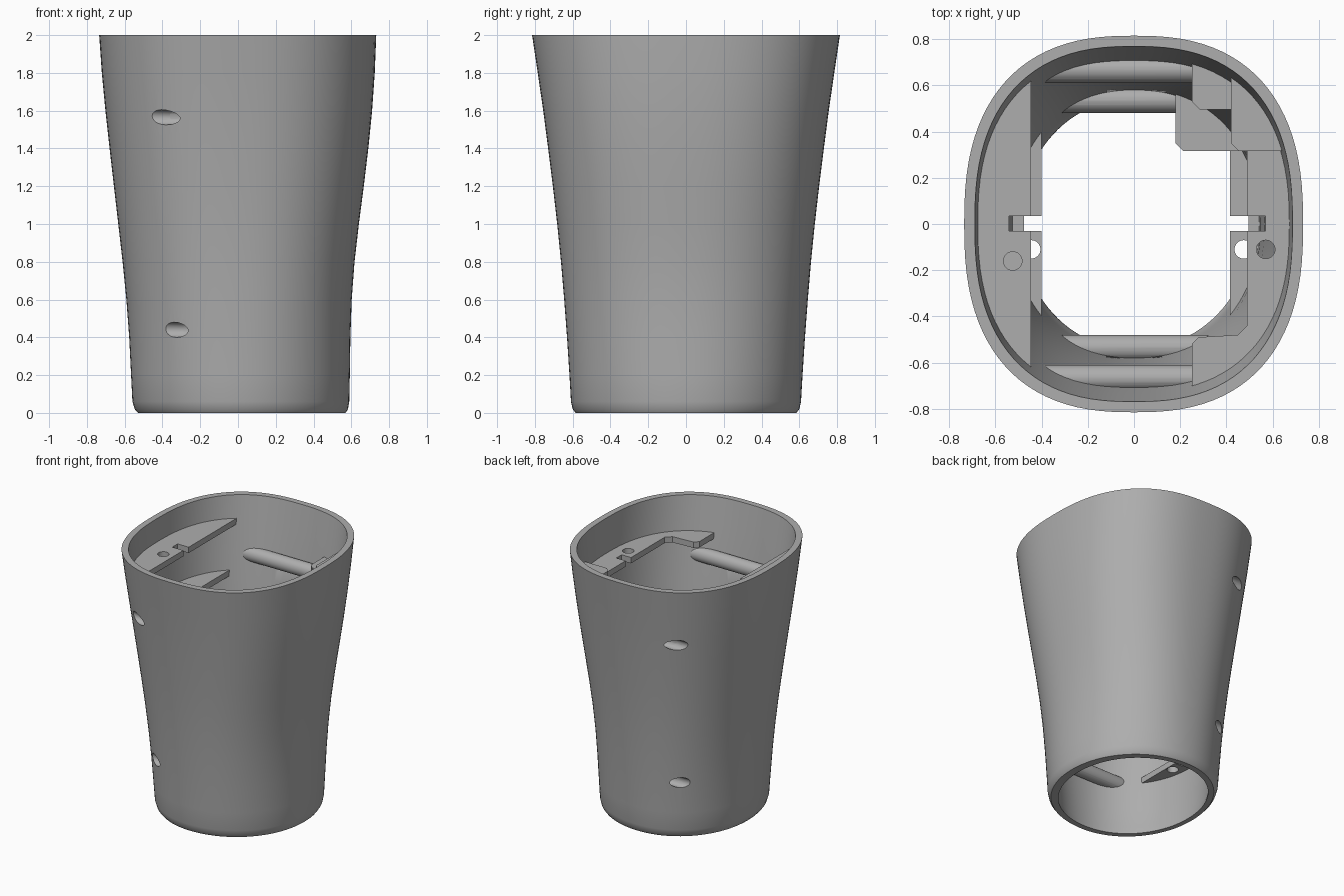
import bpy, bmesh, math
from mathutils import Matrix, Vector

old = bpy.data.objects.get("Cube")
if old:
    bpy.data.objects.remove(old)

grey = bpy.data.materials.new("mid_grey")
grey.use_nodes = True
COLOUR = (0.42, 0.42, 0.42, 1)
grey.diffuse_color = COLOUR
grey.node_tree.nodes["Principled BSDF"].inputs["Base Color"].default_value = COLOUR

# Height, reach to -x, reach to +x, half depth
PROFILE = [(0, .53, .57, .585), (.02, .547, .582, .6), (.06, .559, .589, .609), (.2, .566, .592, .617),
           (.4, .576, .595, .63), (.6, .591, .602, .645), (.8, .611, .617, .662), (1, .634, .64, .682),
           (1.2, .657, .666, .705), (1.4, .68, .69, .73), (1.6, .702, .71, .756), (1.8, .721, .724, .785),
           (2, .735, .732, .815)]
SIDES = 96


def finish(name, bm, hidden=False):
    bmesh.ops.recalc_face_normals(bm, faces=bm.faces)
    mesh = bpy.data.meshes.new(name)
    bm.to_mesh(mesh)
    bm.free()
    mesh.materials.append(grey)
    obj = bpy.data.objects.new(name, mesh)
    bpy.context.collection.objects.link(obj)
    obj.hide_render = hidden
    obj.hide_viewport = False
    if hidden:
        obj.display_type = 'WIRE'
    return obj


def ring(bm, row, inset):
    """Rounded-square cross-section, rounder towards the base."""
    z, left, right, depth = row
    p = 2 / (2.05 + .22 * z)
    verts = []
    for i in range(SIDES):
        a = math.tau * i / SIDES
        c, s = math.cos(a), math.sin(a)
        reach = (right if c > 0 else left) - inset
        x = math.copysign(abs(c) ** p, c) * reach
        y = math.copysign(abs(s) ** p, s) * (depth - inset)
        verts.append(bm.verts.new((x, y, z)))
    return verts


def bridge(bm, a, b):
    for i in range(SIDES):
        j = (i + 1) % SIDES
        bm.faces.new((a[i], a[j], b[j], b[i]))


def cylinder(name, radius, x0, x1, y, z, hidden=False):
    bm = bmesh.new()
    place = Matrix.Translation(((x0 + x1) / 2, y, z)) @ Matrix.Rotation(math.pi / 2, 4, 'Y')
    bmesh.ops.create_cone(bm, cap_ends=True, segments=32, radius1=radius, radius2=radius,
                          depth=x1 - x0, matrix=place)
    return finish(name, bm, hidden)


def boolean(obj, tool, operation):
    mod = obj.modifiers.new(operation.title(), 'BOOLEAN')
    mod.object, mod.operation, mod.solver = tool, operation, 'EXACT'


def apply_and_smooth(obj):
    bpy.ops.object.select_all(action='DESELECT')
    obj.select_set(True)
    bpy.context.view_layer.objects.active = obj
    for mod in list(obj.modifiers):
        bpy.ops.object.modifier_apply(modifier=mod.name)
    bpy.ops.object.shade_smooth_by_angle(angle=math.radians(35))


# Hollow sleeve, open at both ends
bm = bmesh.new()
rings = [ring(bm, r, 0) for r in PROFILE]
inner = [ring(bm, (z, max(l, .55), max(r, .57), max(d, .6)), .058 - .006 * z)
         for z, l, r, d in reversed(PROFILE)]
rings += inner
for a, b in zip(rings, rings[1:] + rings[:1]):
    bridge(bm, a, b)
sleeve = finish("outer_sleeve", bm)

# Solid core used to trim the inside parts within the wall
bm = bmesh.new()
rings = [ring(bm, r, .025) for r in PROFILE]
for a, b in zip(rings, rings[1:]):
    bridge(bm, a, b)
bm.faces.new(rings[0])
bm.faces.new(rings[-1])
core = finish("trim_core", bm, True)

parts, helpers = [sleeve], [core]

# Screw tubes along x, bored from the -x side
for level, z, y in (("upper", 1.565, .665), ("lower", .44, .535)):
    for side, s in (("back", 1), ("front", -1)):
        tube = cylinder(f"{level}_{side}_screw_tube", .055, -.8, .8, s * y, z)
        bore = cylinder(f"{level}_{side}_bore", .04, -1, .15, s * y, z, True)
        boolean(tube, core, 'INTERSECT')
        boolean(tube, bore, 'DIFFERENCE')
        boolean(sleeve, bore, 'DIFFERENCE')
        parts.append(tube)
        helpers.append(bore)


def plate(name, points, top, hole=None, thick=.045):
    """Flat shelf trimmed to the wall, with an optional round hole."""
    bm = bmesh.new()
    face = bm.faces.new([bm.verts.new((x, y, top)) for x, y in points])
    new = bmesh.ops.extrude_face_region(bm, geom=[face])["geom"]
    bmesh.ops.translate(bm, vec=Vector((0, 0, -thick)),
                        verts=[v for v in new if isinstance(v, bmesh.types.BMVert)])
    obj = finish(name, bm)
    boolean(obj, core, 'INTERSECT')
    if hole:
        bm = bmesh.new()
        bmesh.ops.create_cone(bm, cap_ends=True, segments=32, radius1=.04, radius2=.04, depth=.2,
                              matrix=Matrix.Translation((*hole, top)))
        cutter = finish(name + "_hole", bm, True)
        boolean(obj, cutter, 'DIFFERENCE')
        helpers.append(cutter)
    parts.append(obj)


def notched(edge, deep, y0=-.9, y1=.9):
    """Shelf outline from the wall to an inner edge with a square notch."""
    out = math.copysign(.9, edge)
    return [(out, y0), (edge, y0), (edge, -.03), (deep, -.03), (deep, .035), (edge, .035),
            (edge, y1), (out, y1)]


plate("upper_right_shelf", notched(-.445, -.54), 1.83, (-.525, -.16))
plate("middle_right_shelf", notched(-.45, -.54), 1.46)
plate("lower_right_shelf", notched(-.4, -.475), .47, (-.445, -.11))
plate("lower_left_shelf", notched(.415, .495, y1=.33), .47, (.475, -.11))
plate("upper_left_shelf", [(.9, -.9), (.25, -.9), (.25, -.52), (.28, -.49), (.45, -.48), (.49, -.44)]
      + notched(.49, .57, -.44, .33)[2:], 1.74, (.57, -.11))


# Corner tabs beside the back tubes
def tab(name, x, y, top):
    plate(name, [(x, .9), (x, y + .035), (x + .035, y), (.9, y), (.9, .9)], top)


tab("back_left_rim_tab", .42, .315, 1.8)
tab("upper_back_left_tab", .25, .495, 1.69)
tab("lower_back_left_tab", .18, .315, .55)

for part in parts:
    apply_and_smooth(part)
for helper in helpers:
    bpy.data.objects.remove(helper)
